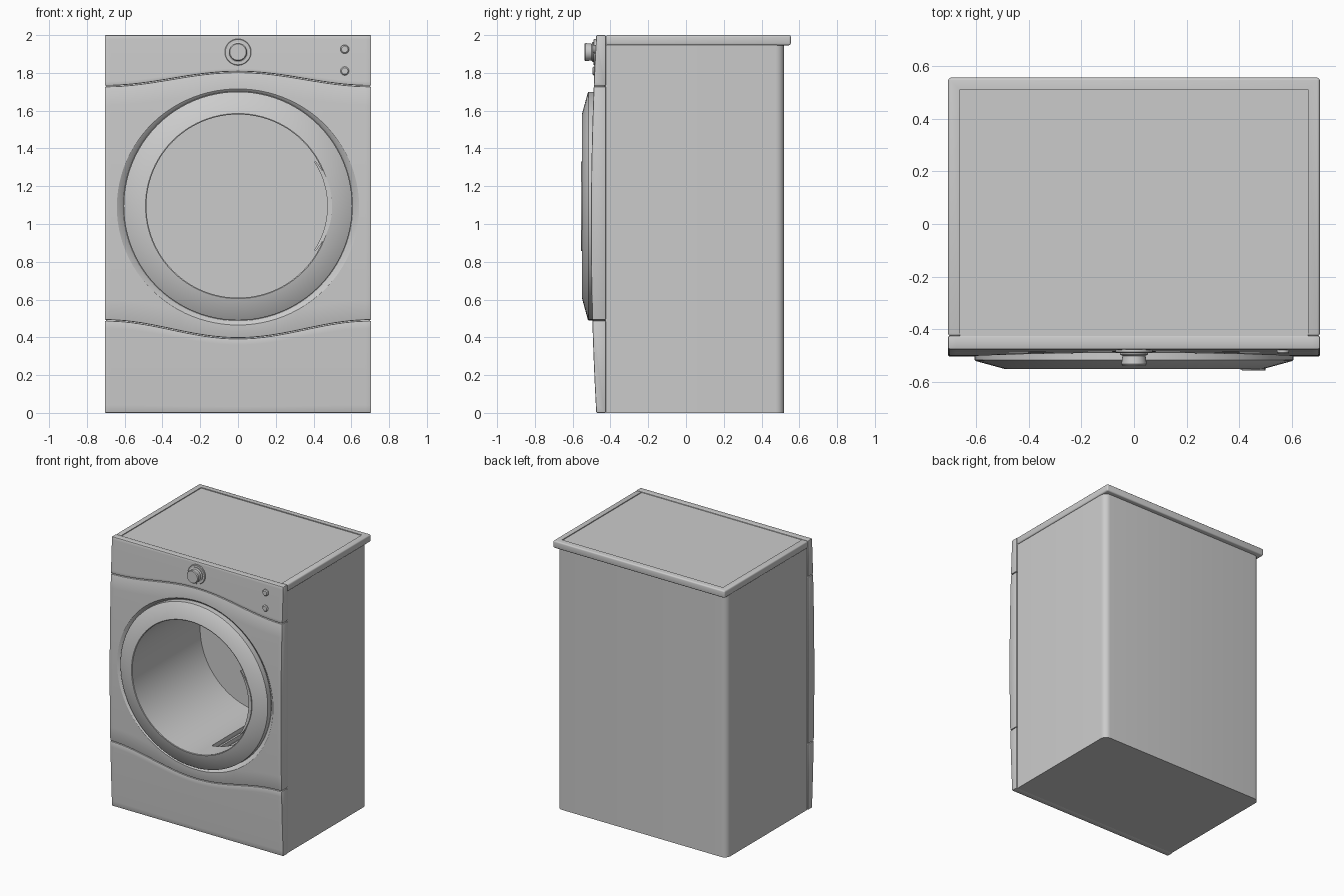
import bpy
import bmesh
from math import sin, cos, pi, radians

if "Cube" in bpy.data.objects:
    bpy.data.objects.remove(bpy.data.objects["Cube"])

GREY = 0.6
mat = bpy.data.materials.new("appliance grey")
mat.use_nodes = True
mat.diffuse_color = (GREY, GREY, GREY, 1)
mat.node_tree.nodes["Principled BSDF"].inputs["Base Color"].default_value = (GREY, GREY, GREY, 1)

W = 0.705            # half width of the cabinet
DOOR_Z = 1.095       # height of the door centre
HOLE = 0.485         # radius of the door opening


def loft(name, rings, wrap=False):
    """Skin a list of closed rings; cap the ends unless the rings wrap round."""
    bm = bmesh.new()
    loops = [[bm.verts.new(p) for p in ring] for ring in rings]
    n = len(loops[0])
    pairs = list(zip(loops, loops[1:]))
    if wrap:
        pairs.append((loops[-1], loops[0]))
    else:
        bm.faces.new(loops[0])
        bm.faces.new(loops[-1])
    for a, b in pairs:
        for i in range(n):
            j = (i + 1) % n
            bm.faces.new((a[i], a[j], b[j], b[i]))
    bmesh.ops.recalc_face_normals(bm, faces=bm.faces)
    mesh = bpy.data.meshes.new(name)
    bm.to_mesh(mesh)
    bm.free()
    mesh.materials.append(mat)
    obj = bpy.data.objects.new(name, mesh)
    bpy.context.collection.objects.link(obj)
    return obj


def turned(name, profile, x=0, z=DOOR_Z, seg=96, wrap=False):
    """Revolve (radius, y) points about a front-to-back axis."""
    rings = [[(x + r * cos(2 * pi * i / seg), y, z + r * sin(2 * pi * i / seg))
              for i in range(seg)] for r, y in profile]
    return loft(name, rings, wrap)


def box(name, x0, x1, y0, y1, z0, z1):
    return loft(name, [[(x0, y0, z), (x1, y0, z), (x1, y1, z), (x0, y1, z)] for z in (z0, z1)])


def activate(obj):
    bpy.ops.object.select_all(action='DESELECT')
    obj.select_set(True)
    bpy.context.view_layer.objects.active = obj


def bevel(obj, width, segments=2):
    activate(obj)
    mod = obj.modifiers.new("bevel", 'BEVEL')
    mod.width, mod.segments = width, segments
    mod.limit_method, mod.angle_limit = 'ANGLE', radians(40)
    bpy.ops.object.modifier_apply(modifier=mod.name)


def cut(obj, *cutters):
    for cutter in cutters:
        cutter.hide_render = True
        activate(obj)
        mod = obj.modifiers.new("cut", 'BOOLEAN')
        mod.operation, mod.solver, mod.object = 'DIFFERENCE', 'EXACT', cutter
        bpy.ops.object.modifier_apply(modifier=mod.name)
        bpy.data.objects.remove(cutter)


def smooth(obj):
    activate(obj)
    bpy.ops.object.shade_smooth_by_angle(angle=radians(30))


# Cabinet with rounded back corners, drum cavity and filter slot
def outline(z, half=0.697, front=-0.425, back=0.52, r=0.045, steps=6):
    arc = [(half - r + r * cos(a), back - r + r * sin(a))
           for a in (pi / 2 * i / steps for i in range(steps + 1))]
    pts = [(half, front)] + arc + [(-x, y) for x, y in reversed(arc)] + [(-half, front)]
    return [(x, y, z) for x, y in pts]


cabinet = loft("cabinet", [outline(0), outline(1.947)])
cut(cabinet,
    turned("drum_cutter", [(HOLE + 0.001, -0.6), (HOLE + 0.001, 0.25)]),
    box("filter_cutter", 0.05, 0.25, -0.38, 0.1, 0.58, 0.75))
smooth(cabinet)

# Filter grille bars in the slot
for i in range(3):
    x = 0.09 + 0.055 * i
    smooth(box("filter_bar", x, x + 0.015, -0.38, 0.1, 0.575, 0.61))

# Lid with a raised rim at the sides and back
lid = box("lid", -W, W, -0.425, 0.555, 1.946, 2.0)
bevel(lid, 0.01, 3)
cut(lid, box("lid_cutter", -0.66, 0.66, -0.6, 0.51, 1.994, 2.1))
smooth(lid)


# Bowed front panels, split along wavy seams
def bow(z):
    return -0.503 + 0.028 * (z - 1) ** 2


def wave(base, rise):
    return lambda x: base + rise * (0.5 + 0.5 * cos(pi * x / W))


def front_panel(name, low, high, cols=48, rows=12):
    rings = []
    for c in range(cols + 1):
        x = -W + 2 * W * c / cols
        z0, z1 = low(x), high(x)
        zs = [z0 + (z1 - z0) * k / rows for k in range(rows + 1)]
        rings.append([(x, bow(z), z) for z in zs] + [(x, -0.424, z1), (x, -0.424, z0)])
    panel = loft(name, rings)
    bevel(panel, 0.006)
    return panel


GAP = 0.002
kick = front_panel("lower_panel", wave(0, 0), wave(0.49 - GAP, -0.095))
door_panel = front_panel("door_panel", wave(0.49 + GAP, -0.095), wave(1.73 - GAP, 0.075))
console = front_panel("control_panel", wave(1.73 + GAP, 0.075), wave(2.0, 0))
cut(door_panel,
    turned("dish_cutter", [(0.607, -0.475), (0.615, -0.485), (0.645, -0.505), (0.66, -0.53)]),
    turned("opening_cutter", [(0.5, -0.6), (0.5, -0.3)]))
for panel in (kick, door_panel, console):
    smooth(panel)

# Door ring with a sloped face and open centre
door = turned("door_ring", [(0.605, -0.47), (0.605, -0.515), (0.6, -0.52), (0.49, -0.55),
                            (HOLE, -0.548), (HOLE, -0.42), (0.52, -0.42), (0.52, -0.47)], wrap=True)
smooth(door)

# Slim crescent handle on the opening's edge
rings = []
for i in range(25):
    t = -1 + i / 12
    a = radians(30) * t
    r, w = 0.486 - 0.016 * t * t, 0.004 + 0.009 * (1 - t * t)
    rings.append([(q * cos(a), y, DOOR_Z + q * sin(a))
                  for q, y in ((r - w, -0.535), (r - w, -0.553), (r + w, -0.555), (r + w, -0.535))])
smooth(loft("door_handle", rings))

# Dial and its base disc
smooth(turned("dial_base", [(0.07, -0.475), (0.07, -0.486), (0.067, -0.489)], z=1.91, seg=48))
smooth(turned("dial", [(0.053, -0.475), (0.053, -0.495), (0.044, -0.5), (0.048, -0.532),
                       (0.043, -0.538)], z=1.91, seg=48))

# Two push buttons
for z in (1.81, 1.925):
    smooth(turned("button", [(0.023, -0.47), (0.023, -0.488), (0.017, -0.494)], x=0.565, z=z, seg=32))
